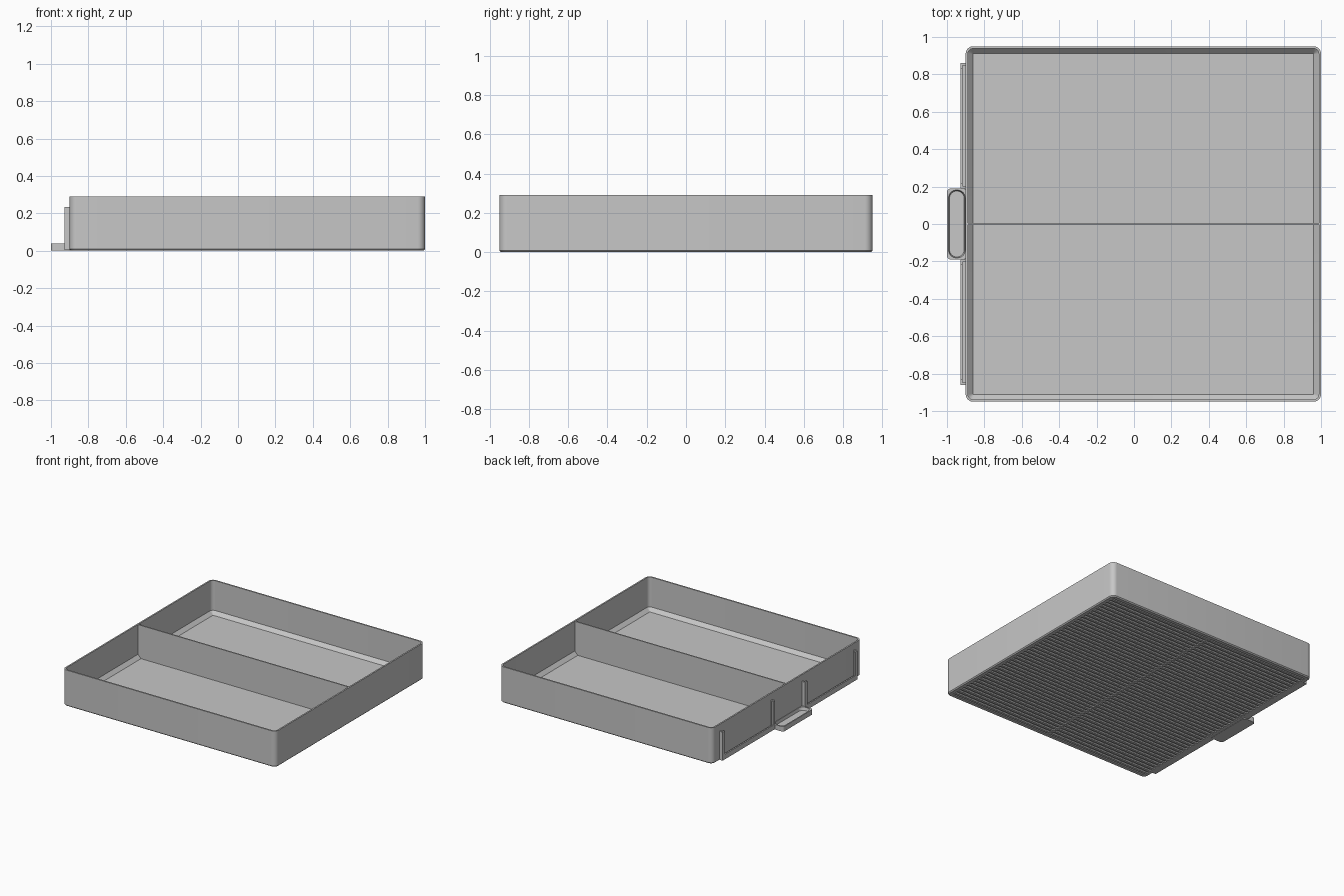
import bpy
import bmesh
from math import cos, sin, pi, radians

if "Cube" in bpy.data.objects:
    bpy.data.objects.remove(bpy.data.objects["Cube"], do_unlink=True)

grey = bpy.data.materials.new("plain grey")
grey.use_nodes = True
grey.diffuse_color = (0.57, 0.57, 0.57, 1)
grey.node_tree.nodes["Principled BSDF"].inputs["Base Color"].default_value = grey.diffuse_color


def finish(bm, name):
    bmesh.ops.recalc_face_normals(bm, faces=bm.faces)
    mesh = bpy.data.meshes.new(name)
    bm.to_mesh(mesh)
    bm.free()
    mesh.materials.append(grey)
    obj = bpy.data.objects.new(name, mesh)
    bpy.context.collection.objects.link(obj)
    return obj


def rounded_loop(bm, cx, hx, hy, r, z, steps=8):
    """Ring of vertices around a rounded rectangle."""
    ring = []
    for q, (sx, sy) in enumerate([(1, 1), (-1, 1), (-1, -1), (1, -1)]):
        for i in range(steps + 1):
            a = (q + i / steps) * pi / 2
            ring.append(bm.verts.new((cx + sx * (hx - r) + r * cos(a),
                                      sy * (hy - r) + r * sin(a), z)))
    return ring


def lofted(name, cx, hx, hy, levels):
    """Skin rounded rectangles given as (inset, z, radius), capping both ends."""
    bm = bmesh.new()
    rings = [rounded_loop(bm, cx, hx - d, hy - d, r, z) for d, z, r in levels]
    for a, b in zip(rings, rings[1:]):
        for i in range(len(a)):
            j = (i + 1) % len(a)
            bm.faces.new((a[i], a[j], b[j], b[i]))
    bm.faces.new(rings[0])
    bm.faces.new(rings[-1])
    obj = finish(bm, name)
    bpy.ops.object.select_all(action='DESELECT')
    bpy.context.view_layer.objects.active = obj
    obj.select_set(True)
    bpy.ops.object.shade_smooth_by_angle(angle=radians(30))
    return obj


def boxes(name, spans):
    """One object from boxes given as (x0, x1, y0, y1, z0, z1)."""
    bm = bmesh.new()
    for x0, x1, y0, y1, z0, z1 in spans:
        for v in bmesh.ops.create_cube(bm, size=1)["verts"]:
            v.co = (x0 + (v.co.x + 0.5) * (x1 - x0),
                    y0 + (v.co.y + 0.5) * (y1 - y0),
                    z0 + (v.co.z + 0.5) * (z1 - z0))
    return finish(bm, name)


# Tray shell: recessed underside, bevelled foot, wall, rim, sloped edge, floor
lofted("tray_shell", 0.05, 0.95, 0.95, [
    (0.035, 0.01, 0.005), (0.035, 0, 0.005), (0.008, 0, 0.032),
    (0, 0.008, 0.04), (0, 0.29, 0.04), (0.012, 0.29, 0.028),
    (0.012, 0.05, 0.028), (0.039, 0.022, 0.003)])

# Divider between the two compartments
boxes("divider", [(-0.893, 0.993, -0.005, 0.005, 0.018, 0.289)])

# Slats under the floor, with one crossing rib
count = 45
pitch = 1.83 / count
slats = [(-0.87, 0.97, y - pitch / 4, y + pitch / 4, 0, 0.012)
         for y in (-0.915 + (i + 0.5) * pitch for i in range(count))]
boxes("floor_slats", slats)
boxes("floor_cross_rib", [(0.043, 0.057, -0.918, 0.918, 0, 0.0115)])

# Pull handle with a finger recess
lofted("handle", -0.947, 0.053, 0.19, [
    (0, 0, 0.02), (0, 0.04, 0.02), (0.009, 0.04, 0.04), (0.014, 0.016, 0.038)])

# Label holders: stand-offs against the wall, wider lips in front
for side, label in ((1, "left"), (-1, "right")):
    spans = []
    for x0, x1, lip in ((-0.917, -0.895, 0.012), (-0.928, -0.917, 0.03)):
        for y0, y1 in ((0.19, 0.19 + lip), (0.86 - lip, 0.86)):
            spans.append((x0, x1, *sorted((side * y0, side * y1)), 0.005, 0.235))
        spans.append((x0, x1, *sorted((side * 0.19, side * 0.86)), 0.005, 0.015 + lip))
    boxes("label_holder_" + ("back" if side > 0 else "front"), spans)
